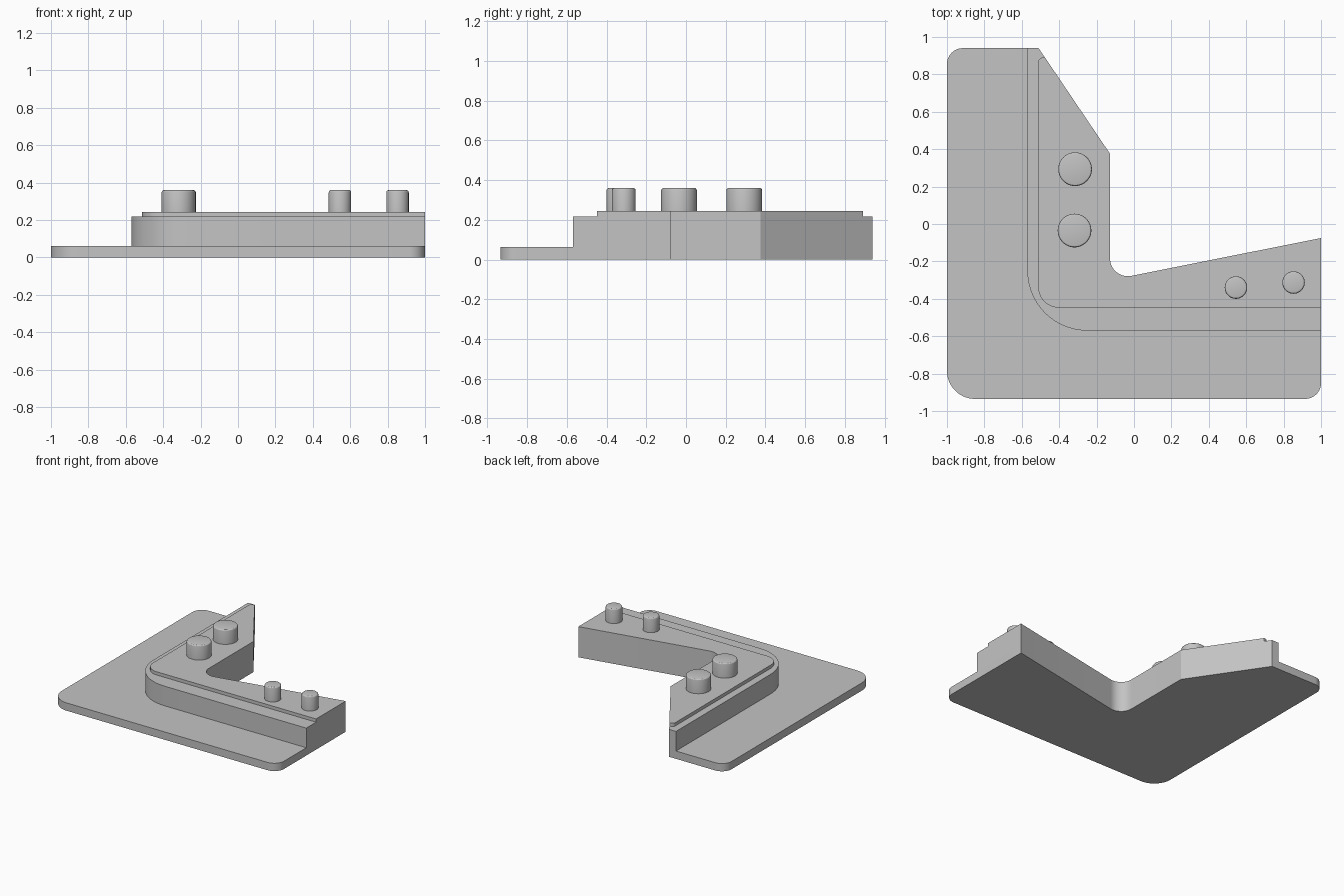
import bpy
import bmesh
import math
from mathutils import Vector

cube = bpy.data.objects.get("Cube")
if cube:
    bpy.data.objects.remove(cube, do_unlink=True)

grey = bpy.data.materials.new("plain grey")
grey.use_nodes = True
GREY = (0.55, 0.55, 0.55, 1)
grey.diffuse_color = GREY
grey.node_tree.nodes["Principled BSDF"].inputs["Base Color"].default_value = GREY


def rounded(corners, steps=14):
    """Turn (x, y, radius) corners into an outline with filleted corners."""
    outline = []
    for i, (x, y, r) in enumerate(corners):
        p = Vector((x, y))
        if r == 0:
            outline.append(p)
            continue
        a = (Vector(corners[i - 1][:2]) - p).normalized()
        b = (Vector(corners[(i + 1) % len(corners)][:2]) - p).normalized()
        half = a.angle(b) / 2
        centre = p + (a + b).normalized() * r / math.sin(half)
        start = p + a * r / math.tan(half) - centre
        end = p + b * r / math.tan(half) - centre
        sweep = start.angle(end)
        for k in range(steps + 1):
            t = k / steps
            arc = start * math.sin((1 - t) * sweep) + end * math.sin(t * sweep)
            outline.append(centre + arc / math.sin(sweep))
    return outline


def finish(bm, name):
    bmesh.ops.recalc_face_normals(bm, faces=bm.faces)
    mesh = bpy.data.meshes.new(name)
    bm.to_mesh(mesh)
    bm.free()
    mesh.materials.append(grey)
    obj = bpy.data.objects.new(name, mesh)
    bpy.context.collection.objects.link(obj)
    bpy.ops.object.select_all(action="DESELECT")
    obj.select_set(True)
    bpy.context.view_layer.objects.active = obj
    bpy.ops.object.shade_smooth_by_angle(angle=math.radians(25))


def slab(name, corners, bottom, top):
    bm = bmesh.new()
    face = bm.faces.new([bm.verts.new((p.x, p.y, bottom)) for p in rounded(corners)])
    sides = bmesh.ops.extrude_face_region(bm, geom=[face], use_keep_orig=True)
    moved = [v for v in sides["geom"] if isinstance(v, bmesh.types.BMVert)]
    bmesh.ops.translate(bm, verts=moved, vec=(0, 0, top - bottom))
    finish(bm, name)


def pin(name, x, y, radius, bottom=0.24, top=0.36, bevel=0.012):
    bm = bmesh.new()
    bmesh.ops.create_cone(bm, cap_ends=True, segments=48, radius1=radius,
                          radius2=radius, depth=top - bottom)
    bmesh.ops.translate(bm, verts=bm.verts, vec=(x, y, (top + bottom) / 2))
    rim = [e for e in bm.edges if all(v.co.z > top - 0.001 for v in e.verts)]
    bmesh.ops.bevel(bm, geom=rim, offset=bevel, segments=3, profile=0.5,
                    affect="EDGES")
    finish(bm, name)


# Inner edge shared by every layer, from the right end to the back end
inner = [(1, -0.075, 0), (-0.128, -0.3, 0.095), (-0.128, 0.375, 0)]

# Flat base with rounded outer corners
slab("base_plate", inner + [(-0.51, 0.94, 0), (-1, 0.94, 0.085),
                            (-1, -0.935, 0.15), (1, -0.935, 0.085)], 0, 0.062)

# Raised L-shaped block with a large outer fillet
slab("raised_block", inner + [(-0.51, 0.94, 0), (-0.57, 0.94, 0),
                              (-0.57, -0.57, 0.32), (1, -0.57, 0)], 0.062, 0.218)

# Thin step on top of the block
slab("top_step", inner + [(-0.476, 0.89, 0), (-0.512, 0.89, 0.025),
                          (-0.512, -0.447, 0.11), (1, -0.447, 0)], 0.218, 0.244)

# Locating pins: a wide pair on one arm, a narrow pair on the other
pin("wide_pin_back", -0.315, 0.293, 0.09)
pin("wide_pin_front", -0.318, -0.035, 0.09)
pin("narrow_pin_inner", 0.545, -0.34, 0.06)
pin("narrow_pin_outer", 0.853, -0.313, 0.06)
